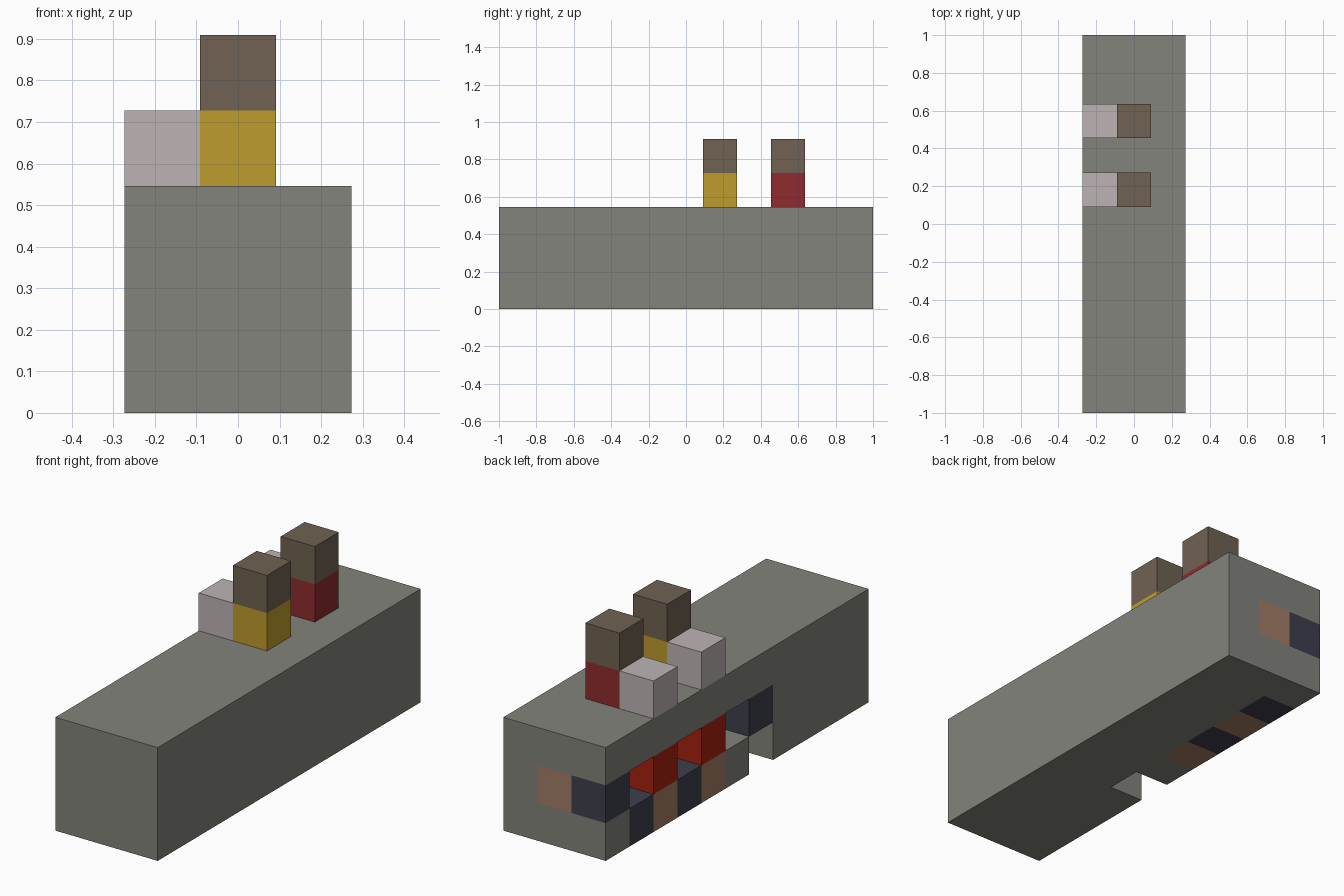
import bpy, bmesh
from mathutils import Vector

if "Cube" in bpy.data.objects:
    bpy.data.objects.remove(bpy.data.objects["Cube"], do_unlink=True)

U = 2 / 11          # edge of one block
LENGTH = 11         # blocks from back to front


def linear(c):
    c /= 255
    return c / 12.92 if c <= 0.04045 else ((c + 0.055) / 1.055) ** 2.4


def material(name, *rgb):
    mat = bpy.data.materials.new(name)
    mat.use_nodes = True
    colour = [linear(c) for c in rgb] + [1]
    mat.diffuse_color = colour
    bsdf = mat.node_tree.nodes["Principled BSDF"]
    bsdf.inputs["Base Color"].default_value = colour
    bsdf.inputs["Roughness"].default_value = 0.9
    return mat


grey = material("stone grey", 130, 131, 123)
brown = material("dark brown", 112, 98, 82)
yellow = material("mustard yellow", 191, 156, 44)
pink = material("pale pink", 190, 180, 180)
crimson = material("dark red", 142, 43, 46)
red = material("bright red", 166, 33, 13)
navy = material("dark navy", 62, 62, 77)
tan = material("tan", 163, 125, 102)

# Blocks are placed by (column across, row from the back, level)
parts = {}


def add(name, mat, *cells):
    parts[name] = (mat, set(cells))


# Two figures on top, each with a pale block at its side
for name, row, mat in (("back", 2, crimson), ("front", 4, yellow)):
    add(name + "_figure_body", mat, (0, row, 3))
    add(name + "_figure_head", brown, (0, row, 4))
    add(name + "_figure_side_block", pink, (-1, row, 3))

# Coloured blocks set in the side and the back end
add("navy_posts", navy, (-1, 0, 1), (-1, 6, 1))
add("tan_end_block", tan, (0, 0, 1))
add("red_blocks", red, (-1, 2, 1), (-1, 4, 1))
add("navy_base_blocks", navy, (-1, 1, 0), (-1, 3, 0))
add("tan_base_blocks", tan, (-1, 2, 0), (-1, 4, 0))

# Stone body fills the rest, leaving the open niches
taken = set().union(*(cells for _, cells in parts.values()))
niches = {(-1, 1, 1), (-1, 3, 1), (-1, 5, 1), (-1, 6, 0)}
body = {(x, r, z) for x in (-1, 0, 1) for r in range(LENGTH) for z in range(3)}
add("body", grey, *(body - taken - niches))
solid = set().union(*(cells for _, cells in parts.values()))


def build(name, mat, cells):
    """Join the blocks of a part, keeping only their exposed sides."""
    bm = bmesh.new()
    for col, row, level in cells:
        centre = Vector((col, LENGTH / 2 - 0.5 - row, level + 0.5))
        for axis in range(3):
            for sign in (-1, 1):
                normal = Vector((0, 0, 0))
                normal[axis] = sign
                beside = (col + int(normal.x), row - int(normal.y), level + int(normal.z))
                if beside in solid:
                    continue
                a, b = Vector((0, 0, 0)), Vector((0, 0, 0))
                a[(axis + 1) % 3] = 0.5
                b[(axis + 2) % 3] = 0.5 * sign
                mid = centre + normal * 0.5
                corners = (mid - a - b, mid + a - b, mid + a + b, mid - a + b)
                bm.faces.new([bm.verts.new(p * U) for p in corners])
    bmesh.ops.remove_doubles(bm, verts=bm.verts, dist=U / 100)
    mesh = bpy.data.meshes.new(name)
    bm.to_mesh(mesh)
    bm.free()
    mesh.materials.append(mat)
    bpy.context.scene.collection.objects.link(bpy.data.objects.new(name, mesh))


for name, (mat, cells) in parts.items():
    build(name, mat, cells)
